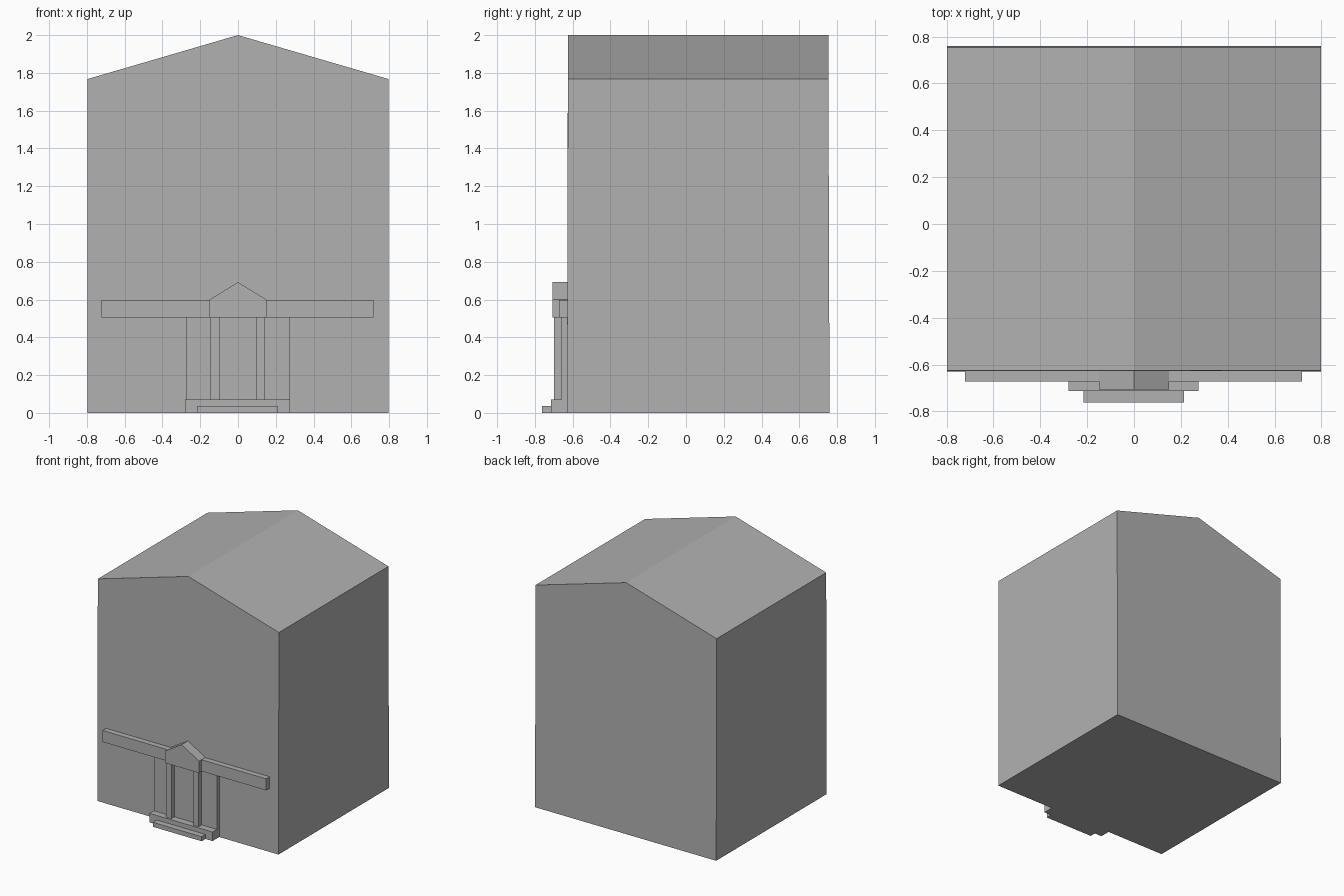
import bpy, bmesh

if "Cube" in bpy.data.objects:
    bpy.data.objects.remove(bpy.data.objects["Cube"])

# one mid-grey for the whole model
grey = bpy.data.materials.new("stone_grey")
grey.diffuse_color = (0.44, 0.44, 0.44, 1)
grey.use_nodes = True
grey.node_tree.nodes["Principled BSDF"].inputs["Base Color"].default_value = grey.diffuse_color


def prism(name, profile, y_front, y_back):
    """Extrude an x/z outline from y_front to y_back."""
    bm = bmesh.new()
    face = bm.faces.new([bm.verts.new((x, y_front, z)) for x, z in profile])
    ext = bmesh.ops.extrude_face_region(bm, geom=[face])
    for v in ext["geom"]:
        if isinstance(v, bmesh.types.BMVert):
            v.co.y = y_back
    bmesh.ops.recalc_face_normals(bm, faces=bm.faces)
    mesh = bpy.data.meshes.new(name)
    bm.to_mesh(mesh)
    bm.free()
    mesh.materials.append(grey)
    obj = bpy.data.objects.new(name, mesh)
    bpy.context.collection.objects.link(obj)
    return obj


def box(name, x0, x1, y0, y1, z0, z1):
    return prism(name, [(x0, z0), (x1, z0), (x1, z1), (x0, z1)], y0, y1)


def gabled(name, half_width, z0, eave, ridge, y0, y1):
    outline = [(-half_width, z0), (half_width, z0), (half_width, eave),
               (0, ridge), (-half_width, eave)]
    return prism(name, outline, y0, y1)


# main building, walls leaning in very slightly towards the eaves
body = gabled("building", 0.798, 0, 1.767, 2.0, -0.630, 0.760)
for v in body.data.vertices:
    if v.co.z > 1:
        v.co.y += 0.005 if v.co.y < 0 else -0.006

# entrance: wall panel, fascia beam and small gable
WALL = -0.62
box("entrance_panel", -0.276, 0.276, -0.66, WALL, 0.07, 0.506)
box("fascia_beam", -0.722, 0.718, -0.672, WALL, 0.506, 0.598)
gabled("porch_gable", 0.15, 0.506, 0.60, 0.692, -0.707, WALL)

# porch columns
for side, x0, x1 in (("left", -0.147, -0.099), ("right", 0.098, 0.142)):
    box("column_" + side, x0, x1, -0.698, -0.65, 0.07, 0.51)

# steps
box("upper_step", -0.28, 0.276, -0.714, WALL, 0, 0.072)
box("lower_step", -0.216, 0.213, -0.762, -0.71, 0, 0.036)
